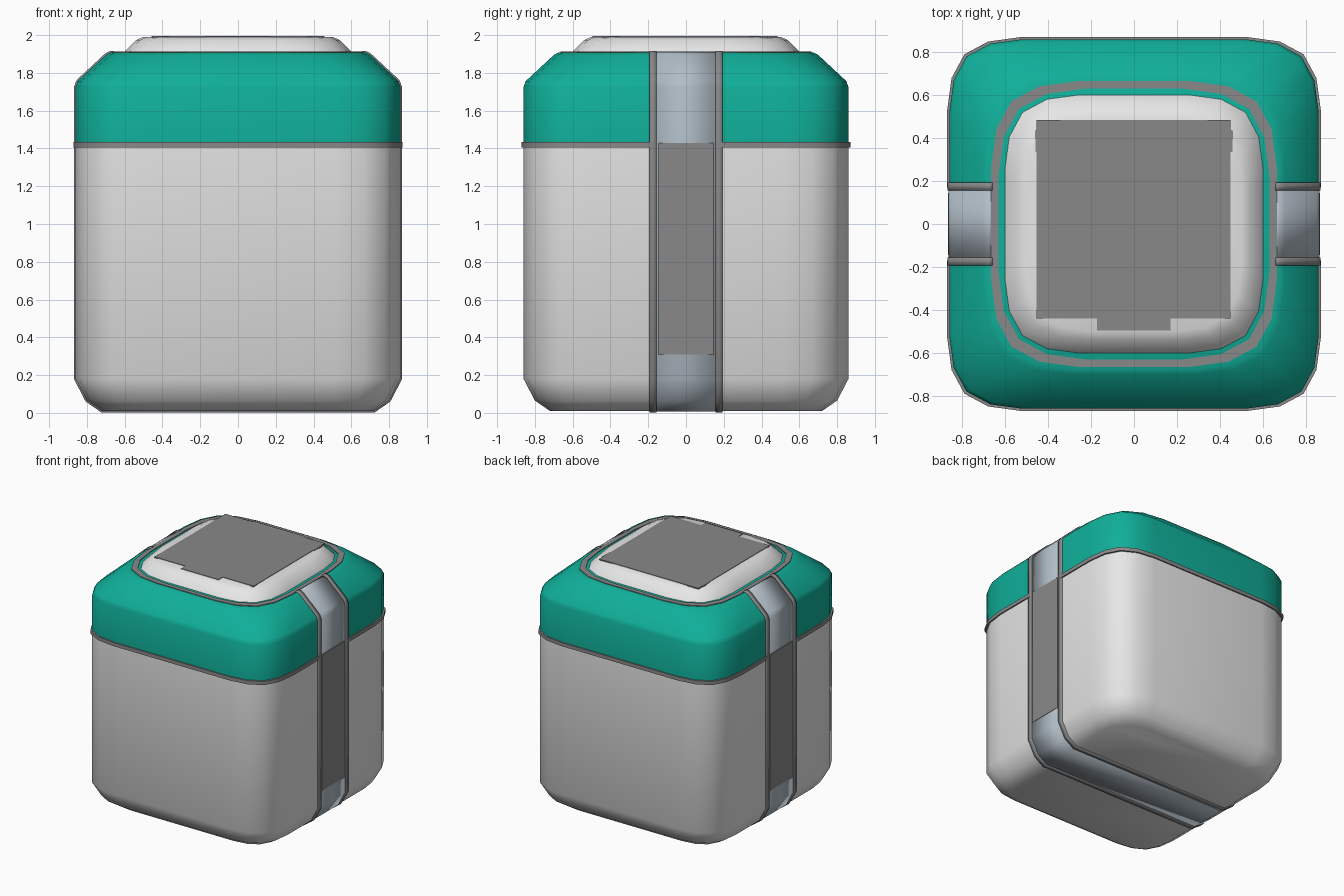
import bpy, bmesh, math

cube = bpy.data.objects.get("Cube")
if cube:
    bpy.data.objects.remove(cube, do_unlink=True)


def material(name, rgb):
    m = bpy.data.materials.new(name)
    m.use_nodes = True
    m.diffuse_color = (*rgb, 1)
    m.node_tree.nodes["Principled BSDF"].inputs["Base Color"].default_value = (*rgb, 1)
    return m


WHITE = material("off_white", (0.8, 0.8, 0.8))
TEAL = material("teal", (0.005, 0.43, 0.32))
GREY = material("mid_grey", (0.25, 0.25, 0.25))
BLUE = material("blue_grey", (0.44, 0.51, 0.57))

STRAP_HALF = 0.17
# One rounded corner, as insets from the square corner in units of its radius
CORNER = [(0, 1), (0.06, 0.56), (0.235, 0.235), (0.56, 0.06), (1, 0)]


def finish(bm, name, mat, angle=40):
    bmesh.ops.recalc_face_normals(bm, faces=bm.faces)
    mesh = bpy.data.meshes.new(name)
    bm.to_mesh(mesh)
    bm.free()
    mesh.materials.append(mat)
    ob = bpy.data.objects.new(name, mesh)
    bpy.context.collection.objects.link(ob)
    bpy.ops.object.select_all(action='DESELECT')
    ob.select_set(True)
    bpy.context.view_layer.objects.active = ob
    bpy.ops.object.shade_smooth_by_angle(angle=math.radians(angle))
    return ob


def section(h, r):
    """Rounded square outline, with points on the sides where the straps run."""
    quarter = [(h - r * a, h - r * b) for a, b in CORNER]
    right = [(h, STRAP_HALF)] + quarter
    left = [(-x, y) for x, y in reversed(right)]
    top = right + left
    return top + [(-x, -y) for x, y in top]


def loft(name, rings, mat, closed=False, gap=False):
    """Skin rings of (half width, corner radius, height)."""
    bm = bmesh.new()
    loops = [[bm.verts.new((x, y, z)) for x, y in section(h, r)] for h, r, z in rings]
    pairs = list(zip(loops, loops[1:]))
    if closed:
        pairs.append((loops[-1], loops[0]))
    else:
        bm.faces.new(loops[0])
        bm.faces.new(loops[-1])
    n = len(loops[0])
    for a, b in pairs:
        for i in range(n):
            j = (i + 1) % n
            if gap and abs(a[i].co.y + a[j].co.y) < 0.01 and abs(a[i].co.x - a[j].co.x) < 0.01:
                continue
            bm.faces.new((a[i], a[j], b[j], b[i]))
    return finish(bm, name, mat)


def band(name, path, y0, y1, mat, depth):
    """Ribbon along an x-z path, thickened."""
    bm = bmesh.new()
    rows = [[bm.verts.new((x, y, z)) for y in (y0, y1)] for x, z in path]
    for a, b in zip(rows, rows[1:]):
        bm.faces.new((a[0], a[1], b[1], b[0]))
    ob = finish(bm, name, mat, 20)
    mod = ob.modifiers.new("thickness", 'SOLIDIFY')
    mod.thickness = depth * 2
    mod.offset = 0
    mod.use_even_offset = True
    return ob


def box(name, lo, hi, mat):
    bm = bmesh.new()
    bmesh.ops.create_cube(bm, size=1)
    for v in bm.verts:
        v.co = [(a + b) / 2 + c * (b - a) for a, b, c in zip(lo, hi, v.co)]
    return finish(bm, name, mat)


# Container, lid and raised cap
base = [(0.72, 0.26, 0.01), (0.80, 0.30, 0.065), (0.86, 0.34, 0.18)]
lid = [(0.86, 0.34, 1.725), (0.848, 0.34, 1.757), (0.70, 0.40, 1.895), (0.675, 0.40, 1.908)]
loft("container_body", base + [(0.86, 0.34, 1.42)], WHITE)
loft("lid", [(0.86, 0.34, 1.42)] + lid, TEAL)
loft("raised_cap", [(0.605, 0.35, 1.90), (0.60, 0.35, 1.912), (0.54, 0.32, 1.973),
                    (0.50, 0.30, 1.991)], WHITE)

# Seam band around the lid and trim ring around the cap
loft("seam_band", [(h, 0.34, z) for h, z in
                   ((0.85, 1.405), (0.87, 1.405), (0.87, 1.435), (0.85, 1.435))],
     GREY, closed=True, gap=True)
loft("cap_trim_ring", [(h, 0.40, z) for h, z in
                       ((0.63, 1.90), (0.665, 1.90), (0.665, 1.914), (0.63, 1.914))],
     GREY, closed=True)

# Strap running down both sides and under the base, with raised edges
half = [(0.66, 1.908)] + [(h, z) for h, r, z in reversed(lid)] + \
       [(h, z) for h, r, z in reversed(base)]
path = half + [(-x, z) for x, z in reversed(half)]
band("strap", path, -0.16, 0.16, BLUE, 0.003)
for side, y in (("front", -0.175), ("back", 0.175)):
    band("strap_edge_" + side, path, y - 0.019, y + 0.019, GREY, 0.008)
for side, s in (("left", 1), ("right", -1)):
    xs = sorted((0.855 * s, 0.866 * s))
    box("side_panel_" + side, (xs[0], -0.145, 0.31), (xs[1], 0.145, 1.43), GREY)

# Top plate with its front tab and side hinges
box("top_plate", (-0.453, -0.44, 1.986), (0.45, 0.485, 1.995), GREY)
box("plate_tab", (-0.173, -0.495, 1.986), (0.17, -0.43, 1.995), GREY)
for side, s in (("left", 1), ("right", -1)):
    xs = sorted((0.44 * s, 0.458 * s))
    box("plate_hinge_" + side, (xs[0], 0.335, 1.986), (xs[1], 0.435, 1.994), GREY)
